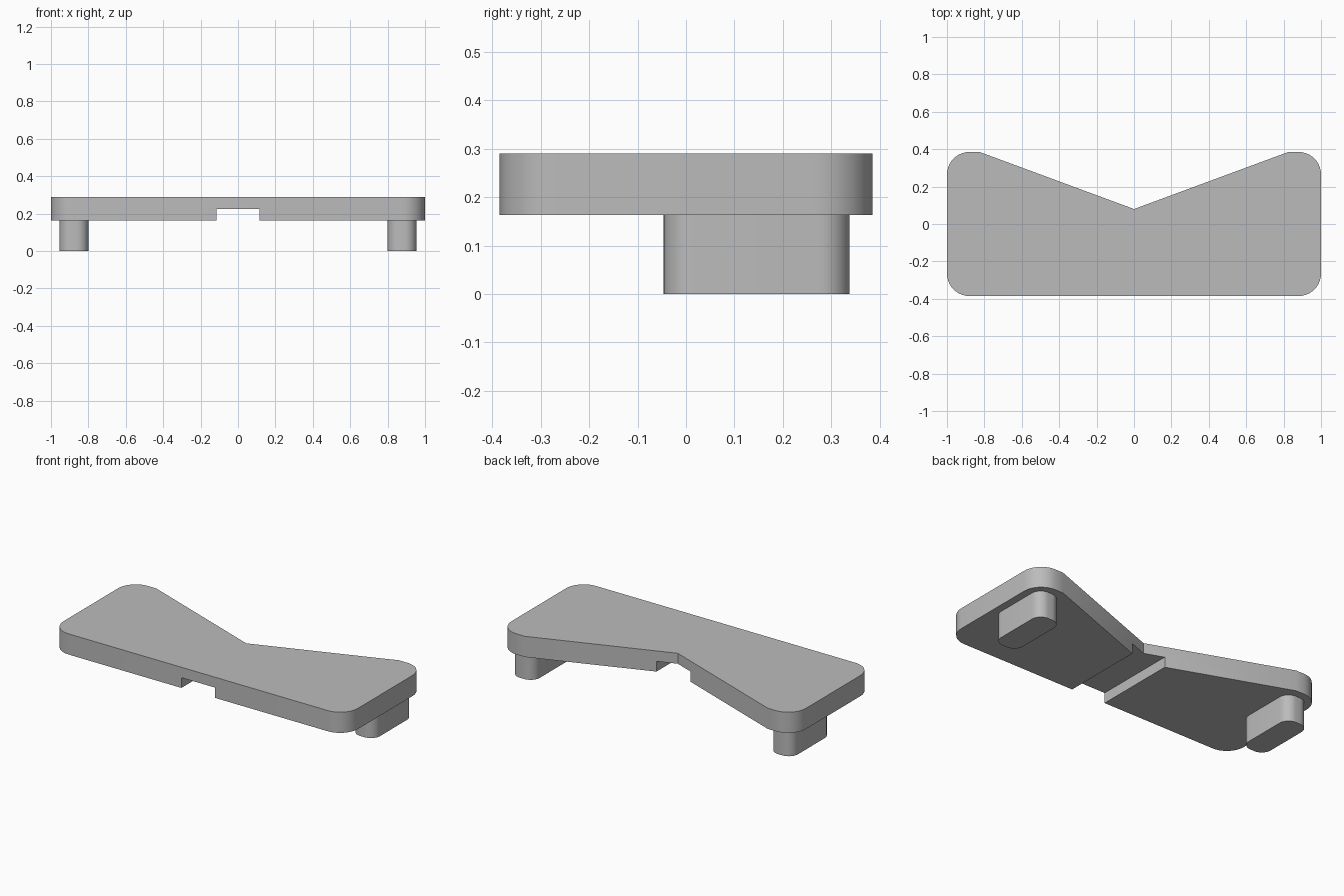
import bpy, bmesh, math
from mathutils import Vector

cube = bpy.data.objects.get("Cube")
if cube:
    bpy.data.objects.remove(cube)

grey = bpy.data.materials.new("plain grey")
grey.use_nodes = True
colour = (0.5, 0.5, 0.5, 1)
grey.diffuse_color = colour
grey.node_tree.nodes["Principled BSDF"].inputs["Base Color"].default_value = colour


def arc(cx, cy, r, start, end, steps=10):
    """Points along a rounded corner, angles in degrees."""
    angles = [math.radians(start + (end - start) * i / steps) for i in range(steps + 1)]
    return [(cx + r * math.cos(a), cy + r * math.sin(a)) for a in angles]


def prism(name, outline, bottom, top):
    """Extrude a counter-clockwise outline from bottom to top."""
    bm = bmesh.new()
    base = bm.faces.new([bm.verts.new((x, y, bottom)) for x, y in outline])
    moved = bmesh.ops.extrude_face_region(bm, geom=[base])["geom"]
    bmesh.ops.translate(bm, vec=Vector((0, 0, top - bottom)),
                        verts=[v for v in moved if isinstance(v, bmesh.types.BMVert)])
    bmesh.ops.recalc_face_normals(bm, faces=bm.faces)
    mesh = bpy.data.meshes.new(name)
    bm.to_mesh(mesh)
    bm.free()
    obj = bpy.data.objects.new(name, mesh)
    bpy.context.collection.objects.link(obj)
    mesh.materials.append(grey)
    return obj


def smooth(obj):
    bpy.ops.object.select_all(action="DESELECT")
    obj.select_set(True)
    bpy.context.view_layer.objects.active = obj
    bpy.ops.object.shade_smooth_by_angle(angle=math.radians(25))


# Plate outline: rounded corners and a V cut into the back edge
half_depth, r = 0.385, 0.12
cx, cy = 1 - r, half_depth - r
right_half = arc(cx, -cy, r, -90, 0) + arc(cx, cy, r, 0, 90) + [(0.825, half_depth)]
left_half = [(-x, y) for x, y in reversed(right_half)]
plate = prism("plate", right_half + [(0, 0.08)] + left_half, 0.163, 0.29)

# Shallow channel across the underside
cutter = prism("channel_cutter", [(-0.115, -1), (0.115, -1), (0.115, 1), (-0.115, 1)], 0.1, 0.226)
cutter.hide_render = True
cutter.hide_set(True)
channel = plate.modifiers.new("channel", "BOOLEAN")
channel.operation = "DIFFERENCE"
channel.solver = "EXACT"
channel.object = cutter
bpy.context.view_layer.objects.active = plate
bpy.ops.object.modifier_apply(modifier=channel.name)
bpy.data.objects.remove(cutter)
smooth(plate)

# Two rounded feet
for name, side in (("left_foot", 1), ("right_foot", -1)):
    fx, fy, hx, hy, fr = side * 0.877, 0.146, 0.077, 0.192, 0.062
    outline = []
    for sx, sy, start in ((1, -1, -90), (1, 1, 0), (-1, 1, 90), (-1, -1, 180)):
        outline += arc(fx + sx * (hx - fr), fy + sy * (hy - fr), fr, start, start + 90)
    smooth(prism(name, outline, 0, 0.163))
